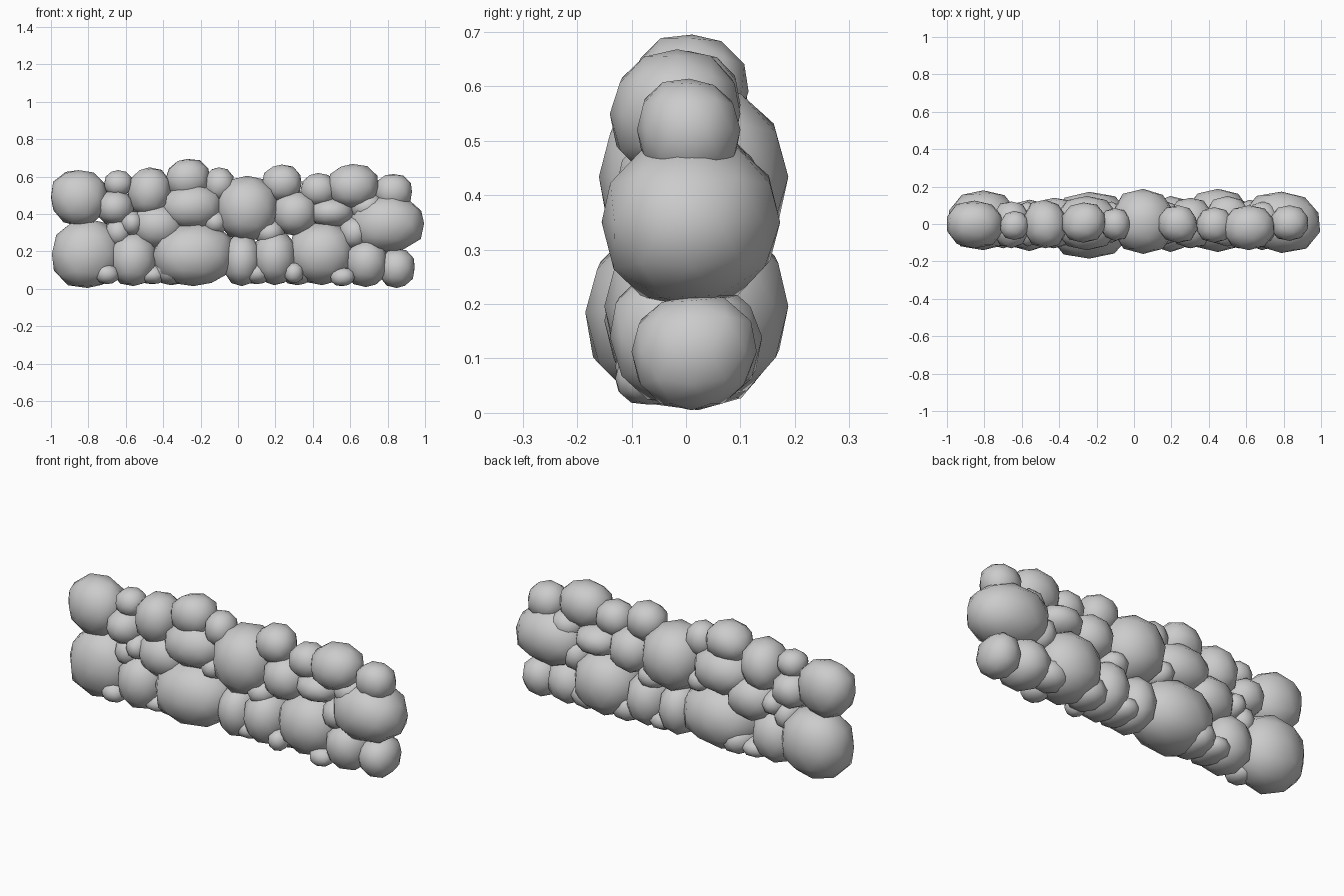
import bpy, bmesh, random
from mathutils import Vector

random.seed(7)


def stone(name, x, z, rx, rz, y0, y1, detail=2):
    """Irregular rounded boulder fitted to a box: x +- rx, z +- rz, y0..y1."""
    bm = bmesh.new()
    bmesh.ops.create_icosphere(bm, subdivisions=detail, radius=1)
    lumps = [(Vector([random.gauss(0, 1) for _ in range(3)]).normalized(),
              random.uniform(-0.10, 0.08)) for _ in range(5)]
    for v in bm.verts:
        d = v.co.normalized()
        # slightly boxy ball with a few broad dents and bulges
        r = sum(abs(c) ** 2.3 for c in d) ** (-1 / 2.3)
        r *= 1 + sum(a * max(0, d.dot(n)) ** 3 for n, a in lumps)
        v.co = d * r
    lo = [min(v.co[i] for v in bm.verts) for i in range(3)]
    hi = [max(v.co[i] for v in bm.verts) for i in range(3)]
    box = [(x - rx, x + rx), (y0, y1), (z - rz, z + rz)]
    for v in bm.verts:
        for i in range(3):
            t = (v.co[i] - lo[i]) / (hi[i] - lo[i])
            v.co[i] = box[i][0] + t * (box[i][1] - box[i][0])
    for f in bm.faces:
        f.smooth = True
    me = bpy.data.meshes.new(name)
    bm.to_mesh(me)
    bm.free()
    ob = bpy.data.objects.new(name, me)
    bpy.context.collection.objects.link(ob)


def course(name, rows):
    for i, r in enumerate(rows):
        stone(f"{name}_{i + 1}", *r)


# bottom course of large boulders
course("base_stone", [
    (-.81, .19, .185, .185, -.14, .18), (-.56, .16, .125, .145, -.145, .13),
    (-.235, .185, .22, .17, -.185, .172), (.02, .155, .10, .14, -.14, .14),
    (.195, .165, .115, .145, -.15, .15), (.445, .19, .175, .17, -.15, .188),
    (.685, .135, .115, .125, -.14, .14)])
stone("base_end_stone", .85, .11, .095, .105, -.10, .13)

# middle course
course("middle_stone", [
    (-.655, .435, .10, .095, -.13, .12), (-.25, .44, .165, .125, -.14, .15),
    (-.43, .335, .14, .12, -.13, .14), (.05, .43, .165, .175, -.16, .188),
    (.305, .405, .12, .12, -.13, .14), (.50, .41, .12, .08, -.12, .15),
    (.79, .35, .205, .155, -.155, .173)])

# top course
course("top_stone", [
    (-.85, .485, .15, .15, -.13, .125), (-.64, .565, .075, .07, -.085, .07),
    (-.475, .52, .115, .13, -.13, .13), (-.27, .59, .118, .105, -.10, .115),
    (-.10, .56, .08, .09, -.09, .085), (.235, .565, .105, .10, -.10, .10),
    (.43, .53, .095, .09, -.10, .09), (.615, .55, .135, .118, -.14, .10),
    (.83, .517, .10, .097, -.09, .10)])

# small chinking stones filling the joints
course("chink_stone", [
    (-.57, .35, .065, .07, -.12, .12), (-.70, .08, .065, .055, -.13, .02),
    (.30, .085, .05, .055, -.13, -.02), (.56, .065, .065, .05, -.13, .0),
    (-.36, .10, .09, .08, -.12, .14), (.10, .085, .08, .06, -.11, .12),
    (.32, .10, .09, .08, -.08, .13), (.56, .10, .09, .075, -.06, .13),
    (-.12, .36, .07, .07, -.10, .12), (.17, .30, .08, .07, -.11, .12),
    (.62, .30, .08, .09, -.11, .13), (-.46, .08, .08, .055, -.10, .12),
    (.69, .44, .09, .08, -.10, .12), (-.64, .30, .07, .08, -.10, .10)])
